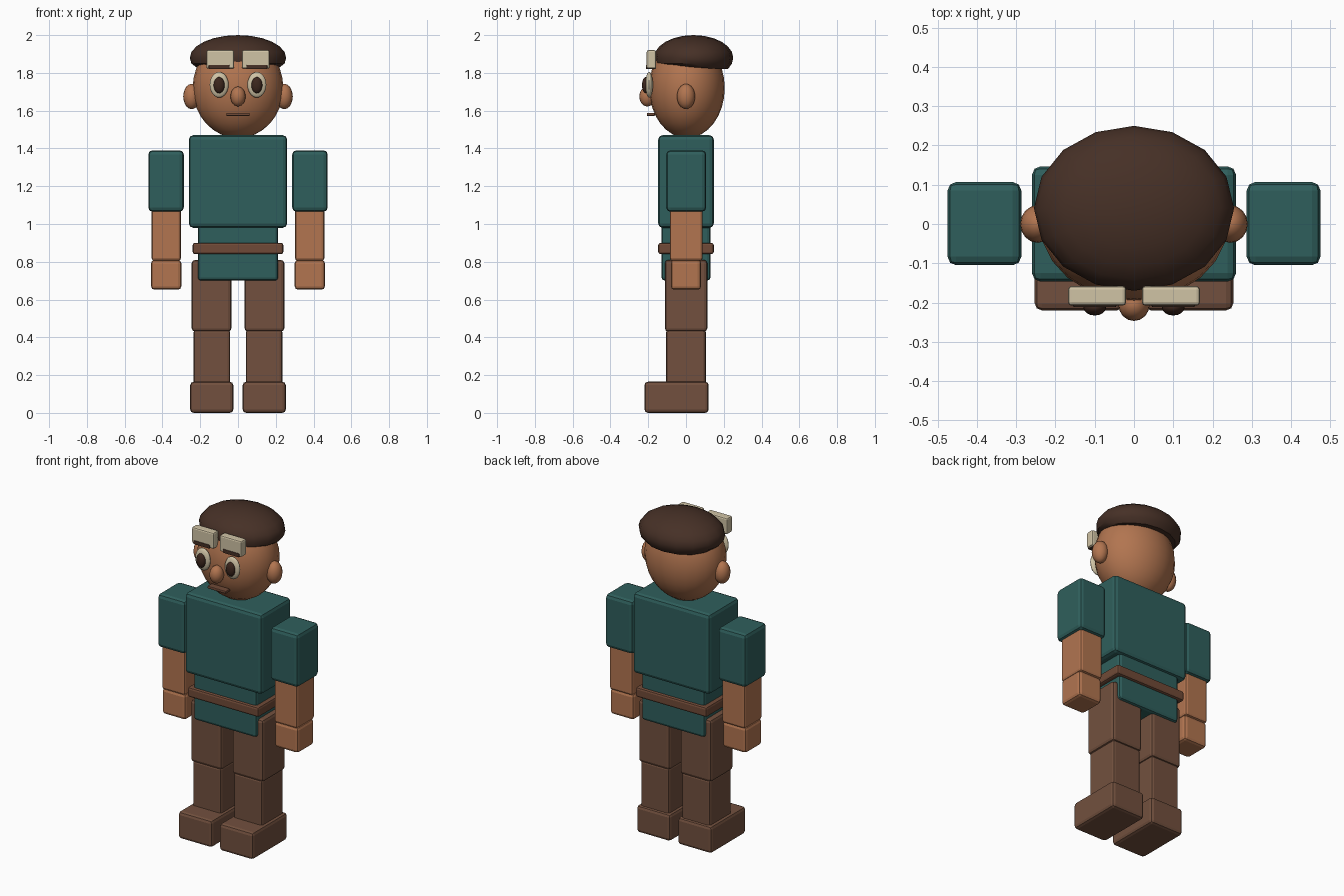
import bpy, bmesh, math
from mathutils import Matrix

if "Cube" in bpy.data.objects:
    bpy.data.objects.remove(bpy.data.objects["Cube"])


def material(name, rgb):
    m = bpy.data.materials.new(name)
    lin = [(c / 255 / 12.92) if c < 11 else ((c / 255 + 0.055) / 1.055) ** 2.4 for c in rgb]
    m.diffuse_color = (*lin, 1)
    m.use_nodes = True
    m.node_tree.nodes["Principled BSDF"].inputs["Base Color"].default_value = m.diffuse_color
    return m


SKIN = material("skin", (178, 117, 80))
TEAL = material("teal_cloth", (47, 95, 92))
BROWN = material("brown_cloth", (114, 80, 62))
HAIR = material("dark_brown_hair", (70, 48, 38))
BEIGE = material("beige", (208, 195, 165))
BELT = material("belt_brown", (112, 74, 55))
PUPIL = material("pupil_brown", (60, 38, 29))


def make(name, bm, mat, smooth=False):
    me = bpy.data.meshes.new(name)
    bm.to_mesh(me)
    bm.free()
    me.materials.append(mat)
    ob = bpy.data.objects.new(name, me)
    bpy.context.collection.objects.link(ob)
    if smooth:
        bpy.ops.object.select_all(action='DESELECT')
        bpy.context.view_layer.objects.active = ob
        ob.select_set(True)
        bpy.ops.object.shade_smooth_by_angle(angle=math.radians(40))
    return ob


def box(name, mat, x, y, z, bevel=0.018):
    """Rounded block given as (min, max) on each axis."""
    bm = bmesh.new()
    bmesh.ops.create_cube(bm, size=1)
    for v in bm.verts:
        v.co = [(lo + hi) / 2 + c * (hi - lo) for c, (lo, hi) in zip(v.co, (x, y, z))]
    ob = make(name, bm, mat)
    mod = ob.modifiers.new("rounded_edges", 'BEVEL')
    mod.width = bevel
    mod.segments = 2
    return ob


def ball(name, mat, centre, radii, seg=20, rings=12):
    bm = bmesh.new()
    bmesh.ops.create_uvsphere(bm, u_segments=seg, v_segments=rings, radius=1,
                              matrix=Matrix.Translation(centre) @ Matrix.Diagonal((*radii, 1)))
    return make(name, bm, mat, True)


# Body
box("torso", TEAL, (-0.26, 0.26), (-0.147, 0.147), (0.98, 1.47), 0.022)
box("hips", TEAL, (-0.213, 0.213), (-0.13, 0.13), (0.70, 1.0))
box("belt", BELT, (-0.24, 0.24), (-0.147, 0.147), (0.84, 0.90), 0.012)

# Head
ball("head", SKIN, (0, 0.005, 1.72), (0.24, 0.2, 0.265), 24, 16)
ball("nose", SKIN, (0, -0.205, 1.675), (0.04, 0.042, 0.053), 16, 10)
box("mouth", BELT, (-0.062, 0.062), (-0.207, -0.165), (1.572, 1.588), 0.004)

# Cap of hair with a flattened underside, lower at the back
bm = bmesh.new()
bmesh.ops.create_uvsphere(bm, u_segments=16, v_segments=12, radius=1)
for v in bm.verts:
    x, y, z = v.co
    low = -0.05 - 0.015 * y
    v.co = (0.255 * x, 0.04 + 0.21 * y, 1.88 + max(0.12 * z, low))
make("hair", bm, HAIR, True)

# Mirrored parts
for side, s in (("left", 1), ("right", -1)):
    def span(a, b):
        return tuple(sorted((s * a, s * b)))

    # Face
    ball(side + "_ear", SKIN, (s * 0.245, 0, 1.675), (0.045, 0.048, 0.067), 16, 10)
    ball(side + "_eye", BEIGE, (s * 0.1, -0.195, 1.737), (0.05, 0.02, 0.068))
    ball(side + "_pupil", PUPIL, (s * 0.1, -0.213, 1.735), (0.029, 0.02, 0.043), 16, 10)
    box(side + "_brow", HAIR, span(0.045, 0.155), (-0.212, -0.16), (1.82, 1.843), 0.004)
    box(side + "_forehead_plate", BEIGE, span(0.02, 0.168), (-0.208, -0.158), (1.822, 1.92), 0.009)

    # Arm
    box(side + "_sleeve", TEAL, span(0.287, 0.475), (-0.105, 0.107), (1.065, 1.39), 0.022)
    box(side + "_forearm", SKIN, span(0.302, 0.457), (-0.085, 0.088), (0.805, 1.08), 0.014)
    box(side + "_hand", SKIN, span(0.30, 0.46), (-0.08, 0.08), (0.652, 0.81))

    # Leg
    box(side + "_thigh", BROWN, span(0.035, 0.245), (-0.112, 0.113), (0.43, 0.81))
    box(side + "_shin", BROWN, span(0.042, 0.235), (-0.105, 0.105), (0.15, 0.44), 0.014)
    box(side + "_shoe", BROWN, span(0.025, 0.253), (-0.22, 0.12), (0.0, 0.165))
